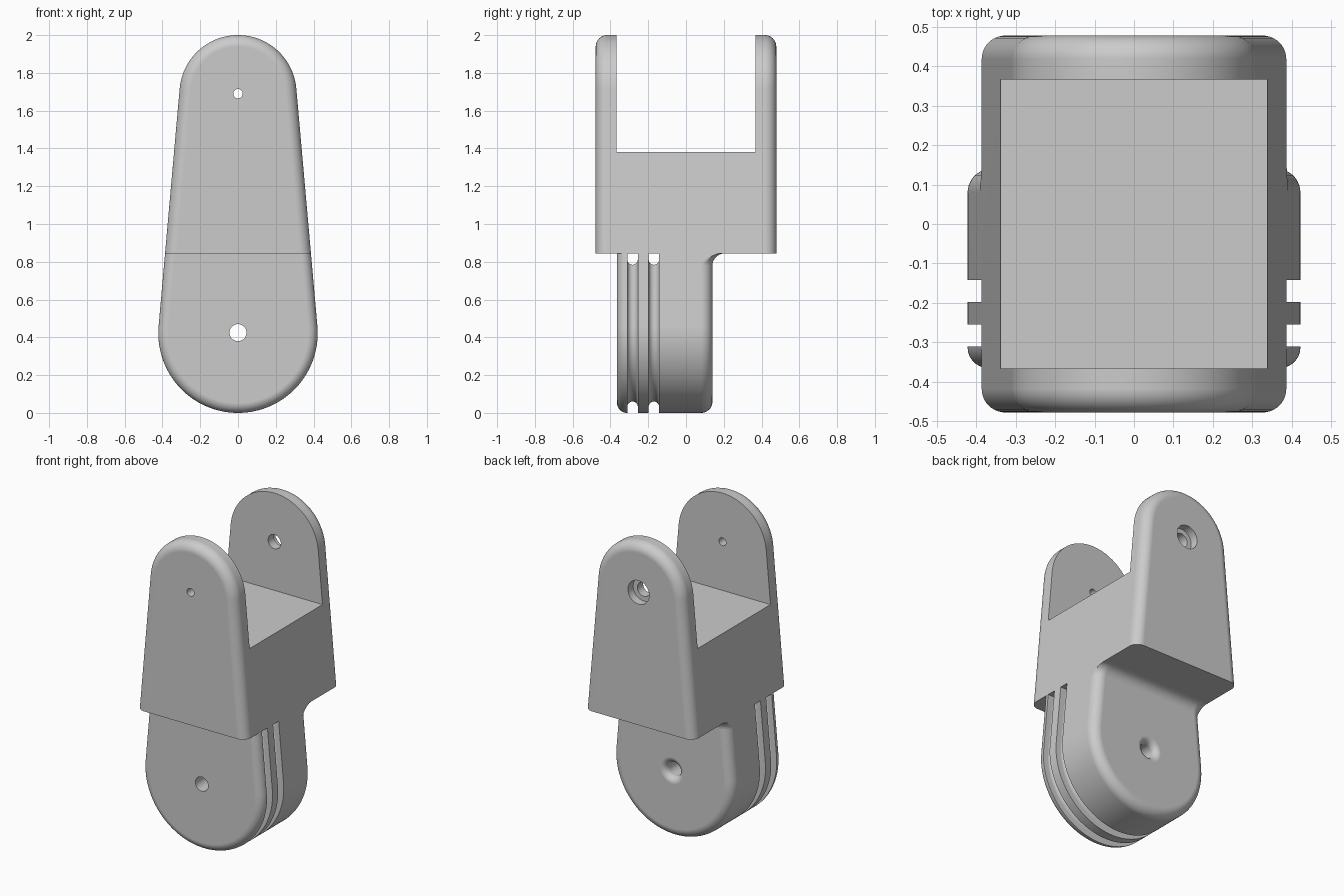
import bpy, bmesh
from math import sin, cos, pi, asin

cube = bpy.data.objects.get("Cube")
if cube:
    bpy.data.objects.remove(cube)

grey = bpy.data.materials.new("plain grey")
grey.use_nodes = True
grey.diffuse_color = (0.6, 0.6, 0.6, 1)
grey.node_tree.nodes["Principled BSDF"].inputs["Base Color"].default_value = (0.6, 0.6, 0.6, 1)

# Tapered outline: large pivot circle below, small one above, joined by tangents
LOW_Z, LOW_R = 0.422, 0.422
TOP_Z, TOP_R = 1.69, 0.31
TILT = asin((LOW_R - TOP_R) / (TOP_Z - LOW_Z))
SPLIT = 0.844
FILLET = 0.06
STEPS = 10


def half_width(z, inset=0.0):
    return (LOW_R - inset - (z - LOW_Z) * sin(TILT)) / cos(TILT)


def loft(name, rings):
    """Skin a stack of equal-length rings, cap both ends, face outward."""
    bm = bmesh.new()
    rows = [[bm.verts.new(p) for p in ring] for ring in rings]
    n = len(rows[0])
    for a, b in zip(rows, rows[1:]):
        for i in range(n):
            j = (i + 1) % n
            bm.faces.new((a[i], a[j], b[j], b[i]))
    bm.faces.new(rows[0][::-1])
    bm.faces.new(rows[-1])
    if bm.calc_volume(signed=True) < 0:
        bmesh.ops.reverse_faces(bm, faces=bm.faces)
    mesh = bpy.data.meshes.new(name)
    bm.to_mesh(mesh)
    bm.free()
    mesh.materials.append(grey)
    obj = bpy.data.objects.new(name, mesh)
    bpy.context.collection.objects.link(obj)
    return obj


def upper_ring(y, inset):
    w = half_width(SPLIT, inset)
    r = TOP_R - inset
    angles = [TILT + (pi - 2 * TILT) * i / 48 for i in range(49)]
    arc = [(r * cos(t), y, TOP_Z + r * sin(t)) for t in angles]
    return [(w, y, SPLIT)] + arc + [(-w, y, SPLIT)]


def lower_ring(y, inset, top):
    w = half_width(top, inset)
    r = LOW_R - inset
    angles = [TILT - (pi + 2 * TILT) * i / 64 for i in range(65)]
    arc = [(r * cos(t), y, LOW_Z + r * sin(t)) for t in angles]
    return [(w, y, top)] + arc + [(-w, y, top)]


def rounded_end(y, direction, radius=FILLET):
    """(y, inset) pairs from the end face to the full outline."""
    steps = [pi / 2 * i / STEPS for i in range(STEPS + 1)]
    return [(y + direction * radius * (1 - cos(t)), radius * (1 - sin(t))) for t in steps]


def lathe(name, profile, z):
    """Spin (radius, y) pairs about a y axis at height z."""
    turn = [2 * pi * i / 40 for i in range(40)]
    return loft(name, [[(r * cos(t), y, z + r * sin(t)) for t in turn] for r, y in profile])


def cut(target, cutter):
    mod = target.modifiers.new("cut", "BOOLEAN")
    mod.operation = "DIFFERENCE"
    mod.solver = "EXACT"
    mod.object = cutter
    bpy.context.view_layer.update()
    bpy.context.view_layer.objects.active = target
    bpy.ops.object.modifier_apply(modifier=mod.name)
    bpy.data.objects.remove(cutter)


def finish(obj):
    bpy.ops.object.select_all(action="DESELECT")
    obj.select_set(True)
    bpy.context.view_layer.objects.active = obj
    bpy.ops.object.shade_smooth_by_angle(angle=pi / 6)
    mod = obj.modifiers.new("even shading", "WEIGHTED_NORMAL")
    mod.keep_sharp = True


# Upper fork: rounded front and back, open slot between two ears
ends = rounded_end(-0.478, 1) + rounded_end(0.478, -1)[::-1]
fork = loft("upper_fork", [upper_ring(y, s) for y, s in ends])
slot = loft("slot_cutter", [[(x, y, z) for x, y in
            ((-1, -0.367), (1, -0.367), (1, 0.367), (-1, 0.367))] for z in (1.38, 2.5)])
cut(fork, slot)
# Pin hole in the front ear, stepped hole in the back ear
cut(fork, lathe("front_pin_cutter", [(0.025, -0.6), (0.025, -0.2)], TOP_Z))
cut(fork, lathe("back_pin_cutter",
                [(0.045, 0.2), (0.045, 0.425), (0.075, 0.425), (0.075, 0.6)], TOP_Z))

# Lower knuckle with two round-bottomed grooves running all the way around
FRONT, BACK = -0.365, 0.14
sections = [(y, s, SPLIT) for y, s in rounded_end(FRONT, 1, 0.052)]
for middle in (-0.283, -0.17):
    half, depth = 0.028, 0.06
    sections.append((middle - half, 0, SPLIT))
    for i in range(13):
        t = pi * i / 12
        s = depth - half + half * sin(t)
        sections.append((middle - half * cos(t), s, SPLIT - s))
    sections.append((middle + half, 0, SPLIT))
sections += [(y, s, SPLIT) for y, s in rounded_end(BACK, -1)[::-1]]
knuckle = loft("lower_knuckle", [lower_ring(*s) for s in sections])

# Pivot hole, flared at the back
flare = 0.04
bore = [(0.045, -0.6)]
for i in range(STEPS + 1):
    t = pi / 2 * i / STEPS
    bore.append((0.045 + flare * (1 - cos(t)), BACK - flare + flare * sin(t)))
bore.append((0.045 + flare, 0.3))
cut(knuckle, lathe("pivot_cutter", bore, 0.425))

# Concave blend from the knuckle's back into the fork's underside
rise = 0.065
rings = []
for i in range(STEPS + 1):
    t = pi / 2 * i / STEPS
    z = SPLIT - rise + rise * sin(t)
    reach = FILLET - 0.0005 + rise * (1 - cos(t))
    w = half_width(z)
    side = []
    for k in range(21):
        a = pi / 2 * k / 20
        side.append((min(w, w - FILLET + reach * cos(a)), BACK - FILLET + reach * sin(a), z))
    rings.append(side + [(-x, y, h) for x, y, h in reversed(side)])
blend = loft("back_blend", rings)

for part in (fork, knuckle, blend):
    finish(part)
